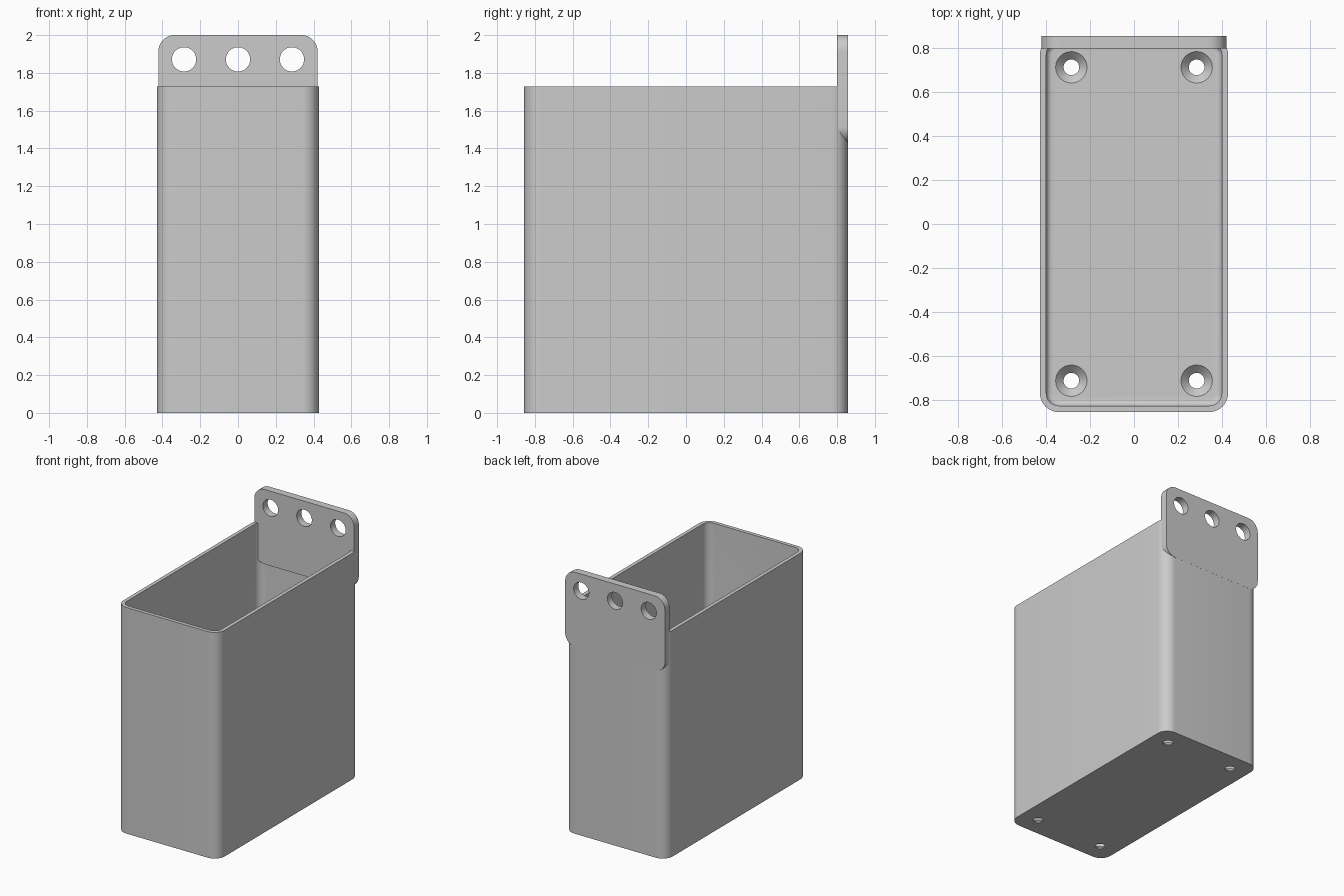
import bpy
import bmesh
from math import radians, sin, cos
from mathutils import Matrix

if "Cube" in bpy.data.objects:
    bpy.data.objects.remove(bpy.data.objects["Cube"], do_unlink=True)

MM = 1 / 70                      # one millimetre in scene units
W, D, H = 30 * MM, 60 * MM, 121 * MM   # half width, half depth, bin height
WALL, FLOOR, R = 2 * MM, 3 * MM, 6 * MM

grey = bpy.data.materials.new("plain grey")
grey.use_nodes = True
grey.diffuse_color = (0.6, 0.6, 0.6, 1)
grey.node_tree.nodes["Principled BSDF"].inputs["Base Color"].default_value = (0.6, 0.6, 0.6, 1)


def rounded_rect(hx, hy, r, steps=10):
    """Outline of a rounded rectangle, counter-clockwise."""
    points = []
    for k, (sx, sy) in enumerate([(1, 1), (-1, 1), (-1, -1), (1, -1)]):
        for i in range(steps + 1):
            a = radians(90 * (k + i / steps))
            points.append((sx * (hx - r) + r * cos(a), sy * (hy - r) + r * sin(a)))
    return points


def loft(name, rings, matrix=None):
    """Skin a stack of (half x, half y, radius, z) rounded rectangles and cap both ends."""
    bm = bmesh.new()
    loops = [[bm.verts.new((x, y, z)) for x, y in rounded_rect(hx, hy, r)]
             for hx, hy, r, z in rings]
    for low, high in zip(loops, loops[1:]):
        for i in range(len(low)):
            j = (i + 1) % len(low)
            bm.faces.new((low[i], low[j], high[j], high[i]))
    bm.faces.new(loops[0][::-1])
    bm.faces.new(loops[-1])
    if matrix:
        bm.transform(matrix)
    bmesh.ops.recalc_face_normals(bm, faces=bm.faces)
    return make_object(name, bm)


def make_object(name, bm):
    mesh = bpy.data.meshes.new(name)
    bm.to_mesh(mesh)
    bm.free()
    mesh.materials.append(grey)
    obj = bpy.data.objects.new(name, mesh)
    bpy.context.collection.objects.link(obj)
    return obj


def select(obj):
    bpy.ops.object.select_all(action='DESELECT')
    obj.select_set(True)
    bpy.context.view_layer.objects.active = obj


def drill(obj, holes):
    """Cut cones or cylinders given as (r1, r2, depth, matrix)."""
    bm = bmesh.new()
    for r1, r2, depth, matrix in holes:
        bmesh.ops.create_cone(bm, cap_ends=True, segments=40, radius1=r1,
                              radius2=r2, depth=depth, matrix=matrix)
    cutter = make_object("hole_cutter", bm)
    cutter.hide_render = True
    mod = obj.modifiers.new("holes", 'BOOLEAN')
    mod.operation = 'DIFFERENCE'
    mod.solver = 'EXACT'
    mod.object = cutter
    select(obj)
    bpy.ops.object.modifier_apply(modifier=mod.name)
    bpy.data.objects.remove(cutter, do_unlink=True)


# Open bin: outside, rim, inside wall, then a small fillet onto the floor
rings = [(W, D, R, 0), (W, D, R, H), (W - WALL, D - WALL, R - WALL, H)]
fillet = 2 * MM
for i in range(7):
    a = radians(15 * i)
    inset = WALL + fillet * (1 - cos(a))
    rings.append((W - inset, D - inset, R - inset, FLOOR + fillet * (1 - sin(a))))
storage_bin = loft("storage_bin", rings)

# Countersunk screw holes in the floor
spots = [(sx * 20 * MM, sy * 50 * MM) for sx in (-1, 1) for sy in (-1, 1)]
sink = 2.5 * MM
drill(storage_bin, [(2.5 * MM, 2.5 * MM, 0.2, Matrix.Translation((x, y, 0)))
                    for x, y in spots])
drill(storage_bin, [(2.5 * MM, 7.5 * MM, 2 * sink, Matrix.Translation((x, y, FLOOR)))
                    for x, y in spots])

# Hanging plate on the back, with rounded corners and three holes
upright = Matrix.Rotation(radians(90), 4, 'X')
plate_w, plate_h = 29.5 * MM, 20 * MM
hanging_plate = loft("hanging_plate",
                     [(plate_w, plate_h, R, 0), (plate_w, plate_h, R, 4 * MM)],
                     Matrix.Translation((0, D + 0.0005, 2 - plate_h)) @ upright)
drill(hanging_plate, [(4.5 * MM, 4.5 * MM, 0.4,
                       Matrix.Translation((x * 20 * MM, D, 131 * MM)) @ upright)
                      for x in (-1, 0, 1)])

for part in (storage_bin, hanging_plate):
    select(part)
    bpy.ops.object.shade_smooth_by_angle(angle=radians(30))
